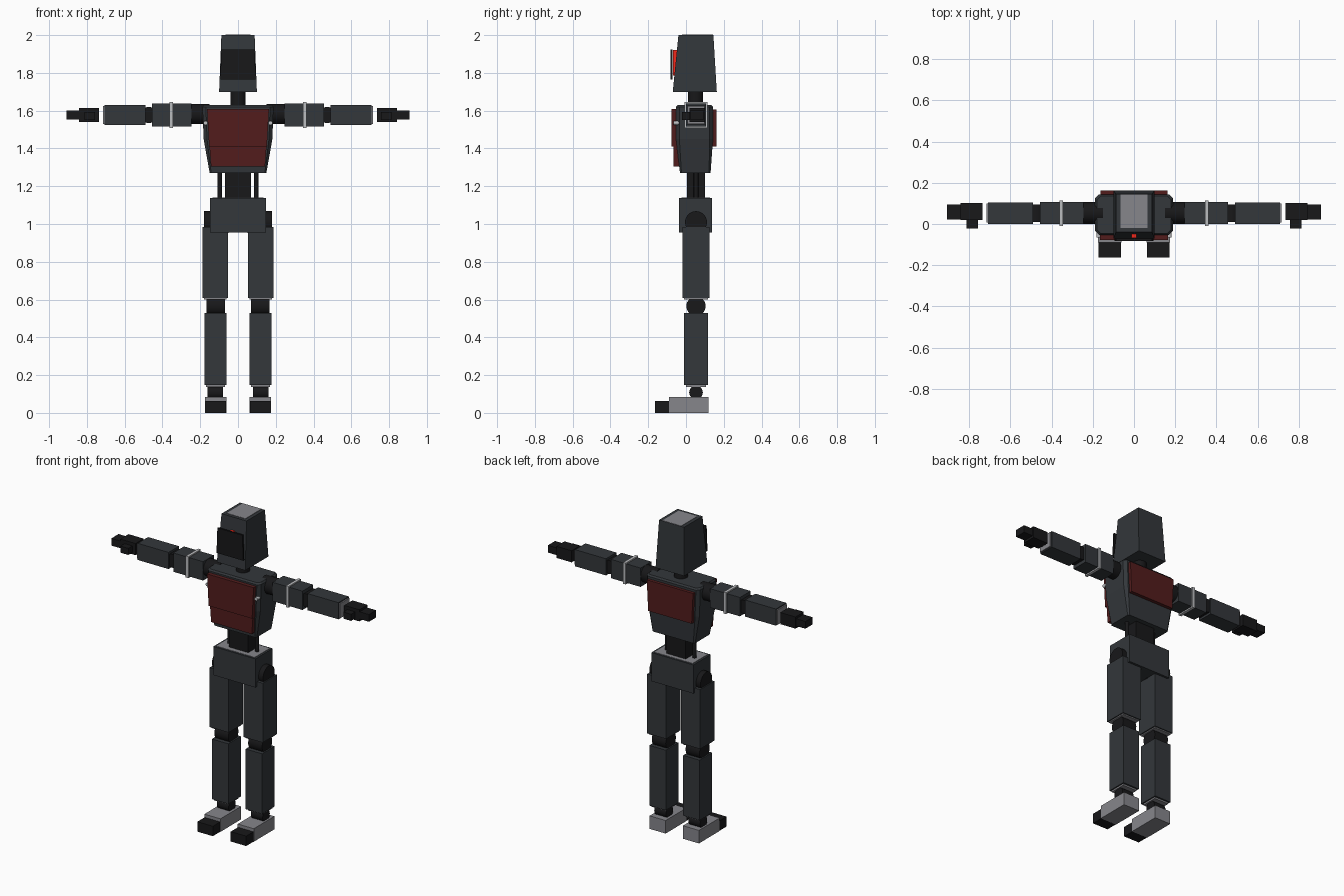
import bpy
from math import pi

default = bpy.data.objects.get("Cube")
if default:
    bpy.data.objects.remove(default, do_unlink=True)


def material(name, r, g, b):
    mat = bpy.data.materials.new(name)
    mat.use_nodes = True
    mat.diffuse_color = (r, g, b, 1)
    mat.node_tree.nodes["Principled BSDF"].inputs["Base Color"].default_value = (r, g, b, 1)
    return mat


ARMOUR = material("armour", 0.033, 0.038, 0.043)
JOINT = material("joint", 0.009, 0.009, 0.01)
RED = material("red_panel", 0.085, 0.012, 0.012)
GREY = material("grey_metal", 0.24, 0.24, 0.26)
PALE = material("pale_trim", 0.5, 0.51, 0.53)
GLOW = material("red_light", 0.9, 0.02, 0.01)

MID = 0.053   # depth of the limb centre line


def loft(name, mat, rings):
    """Stack of chamfered rectangles; each ring is (z, half_x, y_front, y_back, chamfer)."""
    verts, faces = [], []
    for z, hx, y0, y1, c in rings:
        if c:
            outline = [(hx - c, y0), (hx, y0 + c), (hx, y1 - c), (hx - c, y1),
                       (c - hx, y1), (-hx, y1 - c), (-hx, y0 + c), (c - hx, y0)]
        else:
            outline = [(hx, y0), (hx, y1), (-hx, y1), (-hx, y0)]
        verts += [(x, y, z) for x, y in outline]
    n = len(outline)
    for k in range(len(rings) - 1):
        for i in range(n):
            a, b = k * n + i, k * n + (i + 1) % n
            faces.append((a, b, b + n, a + n))
    faces.append(tuple(reversed(range(n))))
    faces.append(tuple(range(len(verts) - n, len(verts))))
    mesh = bpy.data.meshes.new(name)
    mesh.from_pydata(verts, [], faces)
    mesh.materials.append(mat)
    obj = bpy.data.objects.new(name, mesh)
    bpy.context.collection.objects.link(obj)
    return obj


def box(name, mat, x, y, z):
    """Box from (low, high) ranges."""
    obj = loft(name, mat, [(h, (x[1] - x[0]) / 2, y[0], y[1], 0) for h in z])
    obj.location.x = (x[0] + x[1]) / 2
    return obj


def cylinder(name, mat, centre, radius, length, axis):
    turn = {"x": (0, pi / 2, 0), "y": (pi / 2, 0, 0), "z": (0, 0, 0)}[axis]
    bpy.ops.mesh.primitive_cylinder_add(vertices=32, radius=radius, depth=length,
                                        location=centre, rotation=turn)
    obj = bpy.context.object
    obj.name = name
    obj.data.materials.append(mat)
    bpy.ops.object.shade_smooth_by_angle()
    return obj


def around(centre, half):
    return (centre - half, centre + half)


# Head, visor and neck
loft("head", ARMOUR, [(1.70, 0.1, -0.07, 0.163, 0), (2.0, 0.088, -0.04, 0.145, 0)])
box("head_top_plate", GREY, around(0, 0.066), (-0.02, 0.143), (1.99, 2.002))
loft("visor", JOINT, [(1.765, 0.094, -0.082, -0.071, 0), (1.925, 0.088, -0.082, -0.071, 0)])
box("visor_light", GLOW, around(0, 0.013), (-0.068, -0.03), (1.785, 1.92))
cylinder("neck", JOINT, (0, 0.05, 1.665), 0.04, 0.09, "z")

# Torso with red panels
loft("chest", ARMOUR, [(1.27, 0.15, -0.032, 0.13, 0.008),
                       (1.45, 0.182, -0.053, 0.143, 0.018),
                       (1.62, 0.188, -0.053, 0.143, 0.018),
                       (1.63, 0.18, -0.045, 0.135, 0.018)])
loft("upper_chest_panel", RED, [(1.41, 0.153, -0.077, -0.04, 0), (1.61, 0.164, -0.077, -0.04, 0)])
loft("lower_chest_panel", RED, [(1.305, 0.143, -0.066, -0.02, 0), (1.41, 0.151, -0.066, -0.02, 0)])
loft("back_panel", RED, [(1.41, 0.153, 0.13, 0.162, 0), (1.605, 0.163, 0.13, 0.162, 0)])

# Waist and pelvis
box("waist", JOINT, around(0, 0.068), around(MID, 0.047), (1.13, 1.28))
box("pelvis", ARMOUR, around(0, 0.148), (-0.037, 0.138), (0.955, 1.137))
box("pelvis_top_plate", GREY, around(0, 0.135), (-0.025, 0.126), (1.13, 1.139))

for side, s in (("left", 1), ("right", -1)):
    def span(a, b):
        return tuple(sorted((s * a, s * b)))

    def part(name, mat, x, y, z):
        return box(side + "_" + name, mat, span(*x), y, z)

    def joint(name, x, z, radius, length, axis, mat=JOINT, y=MID):
        return cylinder(side + "_" + name, mat, (s * x, y, z), radius, length, axis)

    # Torso details
    joint("waist_rod", 0.097, 1.205, 0.012, 0.16, "z")
    joint("chest_stud", 0.172, 1.535, 0.011, 0.03, "y", PALE, -0.05)

    # Arm
    arm_z = 1.577
    joint("shoulder", 0.2, 1.583, 0.053, 0.1, "x")
    part("upper_arm", ARMOUR, (0.245, 0.455), around(MID, 0.054), around(arm_z, 0.06))
    part("arm_band", PALE, (0.344, 0.362), around(MID, 0.062), around(arm_z, 0.068))
    joint("elbow", 0.473, arm_z, 0.043, 0.085, "y")
    part("forearm", ARMOUR, (0.49, 0.707), around(MID, 0.052), around(arm_z, 0.053))
    part("wrist_plate", GREY, (0.7, 0.715), around(MID, 0.046), around(arm_z, 0.047))
    part("hand", JOINT, (0.735, 0.842), around(0.06, 0.041), around(arm_z, 0.037))
    part("fingers", JOINT, (0.84, 0.907), around(0.058, 0.036), around(arm_z, 0.023))
    part("thumb", JOINT, (0.757, 0.812), (-0.022, 0.022), around(1.572, 0.021))

    # Leg
    joint("hip", 0.115, 1.01, 0.058, 0.13, "x")
    part("thigh", ARMOUR, (0.053, 0.187), around(MID, 0.071), (0.607, 0.985))
    part("thigh_plate", GREY, (0.06, 0.18), around(MID, 0.064), (0.6, 0.615))
    joint("knee", 0.119, 0.565, 0.051, 0.098, "x")
    part("shin", ARMOUR, (0.061, 0.177), around(MID, 0.063), (0.147, 0.53))
    part("shin_plate", GREY, (0.069, 0.169), around(MID, 0.052), (0.137, 0.155))
    joint("ankle", 0.12, 0.108, 0.036, 0.083, "x")
    part("foot", GREY, (0.061, 0.174), (-0.09, 0.118), (0, 0.083))
    part("toe", JOINT, (0.063, 0.172), (-0.163, -0.088), (0, 0.063))
